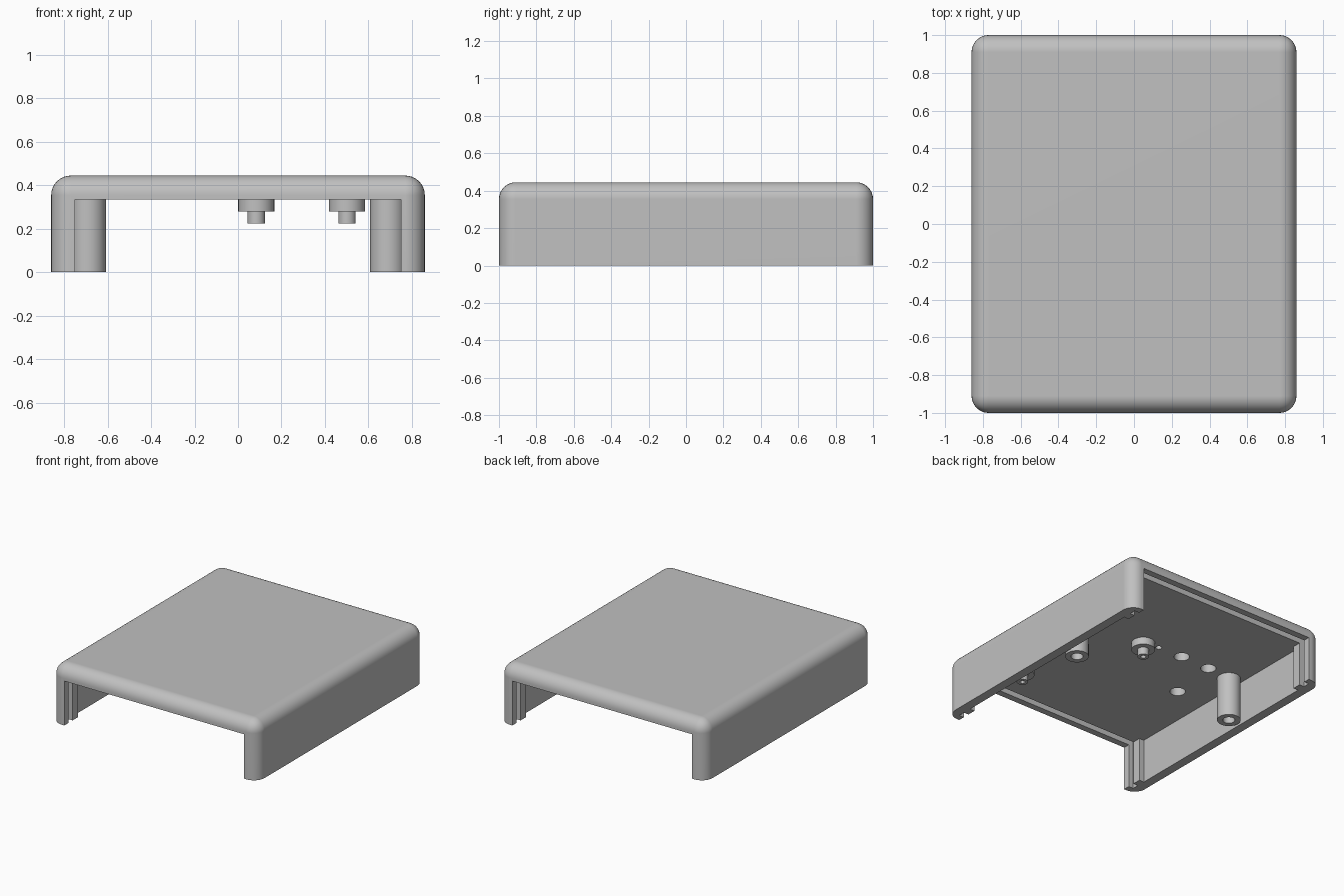
import bpy, bmesh, math
from mathutils import Vector, Matrix

old = bpy.data.objects.get("Cube")
if old:
    bpy.data.objects.remove(old, do_unlink=True)

WIDTH, LENGTH, HEIGHT = 1.72, 2.0, 0.445
INNER_X, CEILING = 0.79, 0.335

grey = bpy.data.materials.new("grey_plastic")
grey.use_nodes = True
grey.diffuse_color = (0.53, 0.53, 0.53, 1)
grey.node_tree.nodes["Principled BSDF"].inputs["Base Color"].default_value = (0.53, 0.53, 0.53, 1)


def finish(name, bm):
    bmesh.ops.recalc_face_normals(bm, faces=bm.faces)
    mesh = bpy.data.meshes.new(name)
    bm.to_mesh(mesh)
    bm.free()
    mesh.materials.append(grey)
    obj = bpy.data.objects.new(name, mesh)
    bpy.context.collection.objects.link(obj)
    return obj


def activate(obj):
    bpy.ops.object.select_all(action='DESELECT')
    obj.select_set(True)
    bpy.context.view_layer.objects.active = obj


def smooth(obj):
    activate(obj)
    bpy.ops.object.shade_smooth_by_angle(angle=math.radians(30))


def box(name, x, y, z):
    """Box from (min, max) pairs."""
    bm = bmesh.new()
    bmesh.ops.create_cube(bm, size=1)
    for v in bm.verts:
        v.co = Vector(pair[c > 0] for pair, c in zip((x, y, z), v.co))
    return finish(name, bm)


def cylinder(name, x, y, radius, z0, z1):
    bm = bmesh.new()
    bmesh.ops.create_cone(bm, cap_ends=True, segments=32, radius1=radius, radius2=radius,
                          depth=z1 - z0, matrix=Matrix.Translation((x, y, (z0 + z1) / 2)))
    return finish(name, bm)


def lathe(name, x, y, profile):
    """Turn a (radius, z) profile about the vertical axis."""
    bm = bmesh.new()
    verts = [bm.verts.new((r, 0, z)) for r, z in profile]
    edges = [bm.edges.new(pair) for pair in zip(verts, verts[1:])]
    bmesh.ops.spin(bm, geom=verts + edges, cent=(0, 0, 0), axis=(0, 0, 1),
                   angle=math.tau, steps=40, use_duplicate=False)
    bmesh.ops.remove_doubles(bm, verts=bm.verts, dist=0.0001)
    bmesh.ops.translate(bm, verts=bm.verts, vec=(x, y, 0))
    smooth(finish(name, bm))


def cut(target, cutter):
    mod = target.modifiers.new("cut", 'BOOLEAN')
    mod.operation = 'DIFFERENCE'
    mod.solver = 'EXACT'
    mod.object = cutter
    activate(target)
    bpy.ops.object.modifier_apply(modifier=mod.name)
    bpy.data.objects.remove(cutter, do_unlink=True)


# Cover: block with rounded upright and top edges
bm = bmesh.new()
bmesh.ops.create_cube(bm, size=1)
bmesh.ops.scale(bm, verts=bm.verts, vec=(WIDTH, LENGTH, HEIGHT))
bmesh.ops.translate(bm, verts=bm.verts, vec=(0, 0, HEIGHT / 2))
rounded = [e for e in bm.edges if max(v.co.z for v in e.verts) > 0.1]
bmesh.ops.bevel(bm, geom=rounded, offset=0.09, segments=8, profile=0.5, affect='EDGES')
cover = finish("cover", bm)

# Passage from end to end, then the wider cavity between the corner ribs
cut(cover, box("passage", (-0.75, 0.75), (-1.1, 1.1), (-0.1, CEILING)))
cut(cover, box("cavity", (-INNER_X, INNER_X), (-0.835, 0.835), (-0.1, CEILING)))

# Panel slots just inside each end, running up into the ceiling
for y in (-0.925, 0.925):
    cut(cover, box("panel_slot", (-INNER_X, INNER_X), (y - 0.025, y + 0.025),
                   (-0.1, CEILING + 0.04)))

# Blind holes in the ceiling
for x, y, r in ((-0.49, 0.22, 0.054), (-0.245, 0.225, 0.054),
                (-0.535, -0.165, 0.054), (-0.04, 0.22, 0.022)):
    cut(cover, cylinder("blind_hole", x, y, r, 0.3, CEILING + 0.075))
smooth(cover)

# Keep the large faces evenly flat next to the rounded edges
flat = cover.modifiers.new("flat_faces", 'WEIGHTED_NORMAL')
flat.keep_sharp = True

# Hollow screw posts
ROOT = CEILING + 0.005
for side, x in (("left", 0.69), ("right", -0.69)):
    lathe(side + "_screw_post", x, 0.205,
          [(0.082, ROOT), (0.082, 0), (0.042, 0), (0.042, 0.3), (0, 0.3)])

# Stepped pins with small pilot holes
for place, x, y in (("back", 0.084, 0.2), ("front", 0.502, -0.61)):
    lathe(place + "_stepped_pin", x, y,
          [(0.083, ROOT), (0.083, 0.28), (0.04, 0.28), (0.04, 0.225),
           (0.018, 0.225), (0.018, 0.29), (0, 0.29)])
